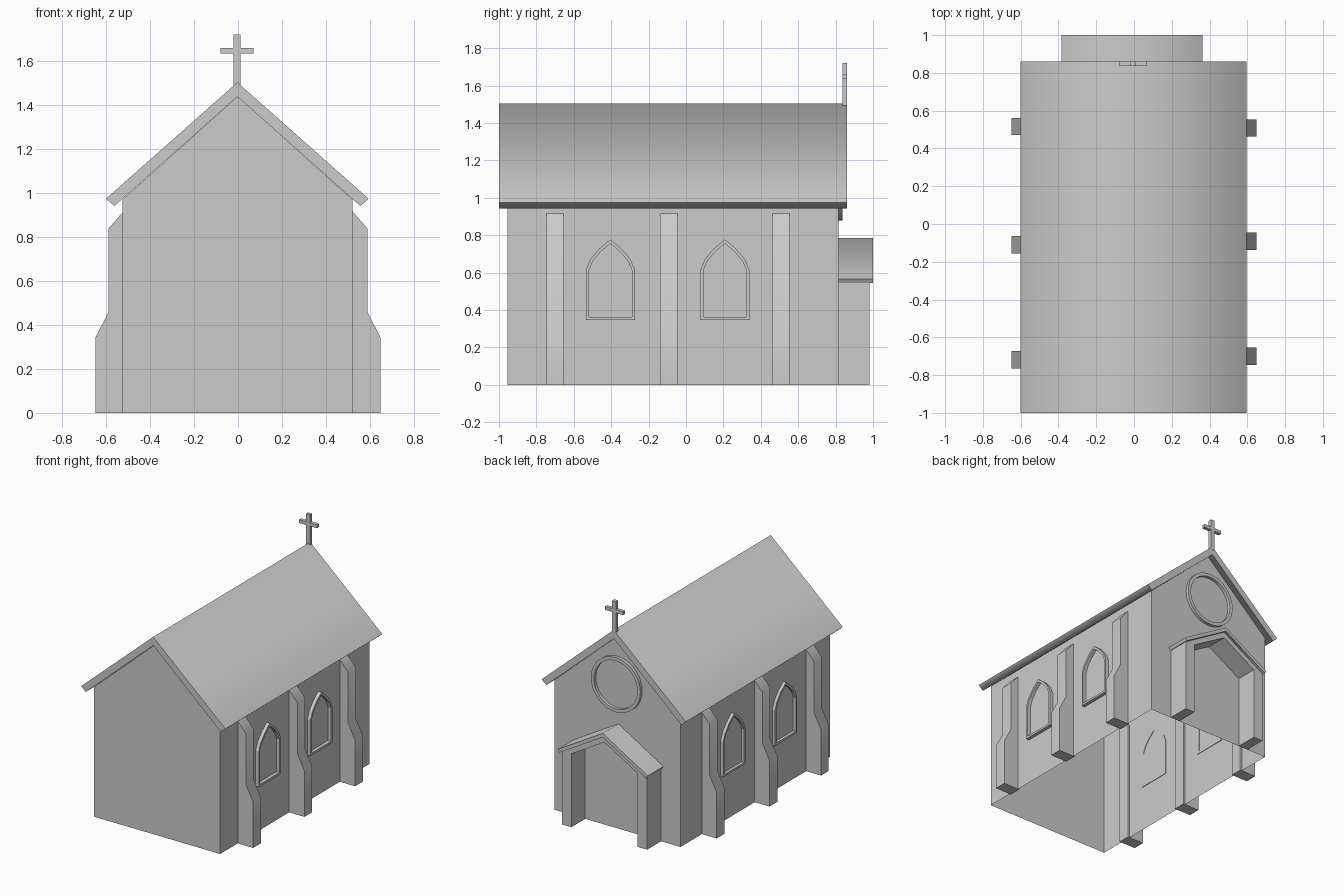
import bpy, bmesh, math

if "Cube" in bpy.data.objects:
    bpy.data.objects.remove(bpy.data.objects["Cube"])


def finish(name, bm, smooth=None):
    bmesh.ops.recalc_face_normals(bm, faces=bm.faces[:])
    me = bpy.data.meshes.new(name)
    bm.to_mesh(me)
    bm.free()
    ob = bpy.data.objects.new(name, me)
    bpy.context.collection.objects.link(ob)
    if smooth:
        bpy.ops.object.select_all(action='DESELECT')
        ob.select_set(True)
        bpy.context.view_layer.objects.active = ob
        bpy.ops.object.shade_smooth_by_angle(angle=math.radians(smooth))
    return ob


def place(axis, a, b, t):
    return (a, t, b) if axis == 'Y' else (t, a, b)


def prism(name, profile, t0, t1, axis='Y', smooth=None, open_bottom=False):
    """Extrude a closed profile (horizontal, z) along an axis."""
    bm = bmesh.new()
    lo = [bm.verts.new(place(axis, a, b, t0)) for a, b in profile]
    hi = [bm.verts.new(place(axis, a, b, t1)) for a, b in profile]
    bm.faces.new(lo)
    bm.faces.new(hi[::-1])
    n = len(profile)
    for i in range(n):
        j = (i + 1) % n
        bm.faces.new((lo[i], hi[i], hi[j], lo[j]))
    bmesh.ops.recalc_face_normals(bm, faces=bm.faces[:])
    if open_bottom:
        under = [f for f in bm.faces if f.normal.z < -0.99]
        bmesh.ops.delete(bm, geom=under, context='FACES_ONLY')
    return finish(name, bm, smooth)


def frame(name, outer, inner, t0, t1, axis, smooth=None):
    """Raised frame between two matching outlines."""
    bm = bmesh.new()
    loops = [[bm.verts.new(place(axis, a, b, t)) for a, b in outline]
             for outline, t in ((outer, t0), (outer, t1), (inner, t1), (inner, t0))]
    n = len(outer)
    for k in range(4):
        p, q = loops[k], loops[(k + 1) % 4]
        for i in range(n):
            j = (i + 1) % n
            bm.faces.new((p[i], p[j], q[j], q[i]))
    return finish(name, bm, smooth)


def symmetric(half, cx):
    """Mirror a half profile whose last point lies on the centre line."""
    return [(cx + a, b) for a, b in half] + [(cx - a, b) for a, b in half[-2::-1]]


def gable_roof(name, cx, ridge, under, edge, y0, y1):
    """Folded roof slab: ridge and underside heights, edge = (outer, lower) corners."""
    (ox, oz), (lx, lz) = edge
    prism(name, [(cx, ridge), (cx + ox, oz), (cx + lx, lz), (cx, under),
                 (cx - lx, lz), (cx - ox, oz)], y0, y1, smooth=86)


WALL = 0.523
FACADE = 0.815

# Nave walls, open underneath
prism("nave_walls", symmetric([(WALL, 0), (WALL, 0.972), (0, 1.44)], -0.002),
      -0.955, FACADE, open_bottom=True)
gable_roof("main_roof", -0.003, 1.505, 1.44, ((0.598, 0.975), (0.56, 0.942)), -1.0, 0.86)

# Stepped buttresses on both sides
buttress = [(0.51, 0), (0.648, 0), (0.648, 0.345), (0.589, 0.46),
            (0.589, 0.84), (0.51, 0.93)]
for side, starts in ((1, (-0.747, -0.138, 0.462)), (-1, (-0.765, -0.156, 0.47))):
    for y in starts:
        prism("buttress", [(side * a, b) for a, b in buttress], y, y + 0.092, smooth=60)

# Pointed window frames
outer = [(0.131, 0.347), (0.131, 0.615), (0.108, 0.67), (0.06, 0.728), (0, 0.777)]
inner = [(0.115, 0.363), (0.115, 0.611), (0.095, 0.66), (0.052, 0.712), (0, 0.755)]
for side in (1, -1):
    for y in (-0.404, 0.208):
        frame("window_frame", symmetric(outer, y), symmetric(inner, y),
              side * (WALL - 0.002), side * (WALL + 0.024), 'X')

# Round window ring over the porch
circle = lambda r: [(-0.003 + r * math.cos(i * math.tau / 32),
                     1.085 + r * math.sin(i * math.tau / 32)) for i in range(32)]
frame("round_window_ring", circle(0.205), circle(0.18), FACADE - 0.002, 0.838, 'Y', 40)

# Porch arch and its small roof
PX = -0.01
arch = [(0.354, 0.546), (0.354, 0), (0.275, 0), (0.275, 0.55)]
prism("porch_arch", [(PX, 0.755)] + [(PX + a, b) for a, b in arch] + [(PX, 0.71)]
      + [(PX - a, b) for a, b in arch[::-1]], FACADE, 0.98)
gable_roof("porch_roof", PX, 0.785, 0.755, ((0.373, 0.566), (0.36, 0.544)), FACADE, 1.0)

# Ridge cross as one outline
half = [(0.016, 1.48), (0.016, 1.637), (0.075, 1.637), (0.075, 1.662),
        (0.016, 1.662), (0.016, 1.722)]
prism("ridge_cross", [(-0.005 + a, b) for a, b in half]
      + [(-0.005 - a, b) for a, b in half[::-1]], 0.836, 0.862)
